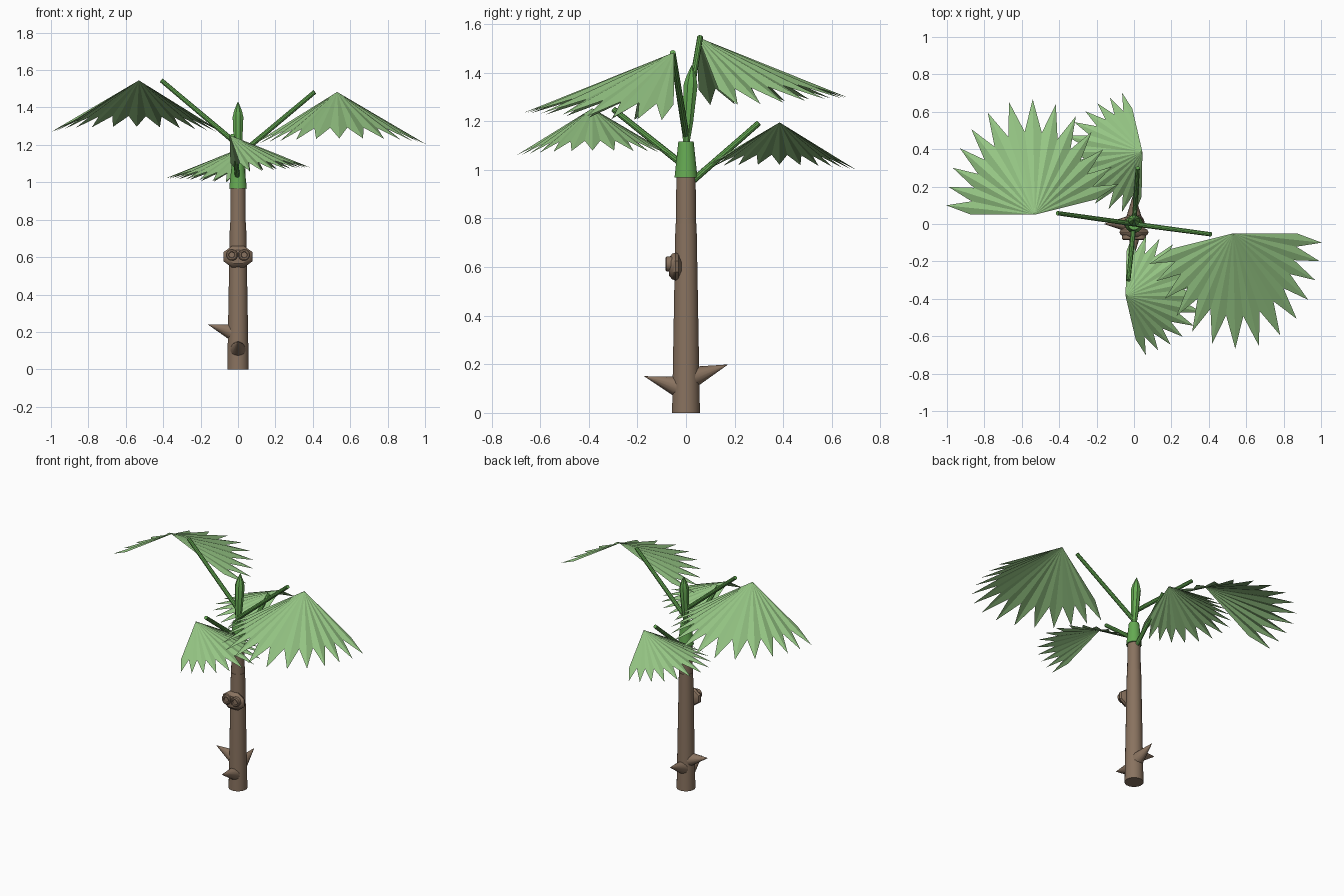
import bpy, bmesh, math
from mathutils import Vector

if "Cube" in bpy.data.objects:
    bpy.data.objects.remove(bpy.data.objects["Cube"])


def material(name, color):
    m = bpy.data.materials.new(name)
    m.diffuse_color = (*color, 1)
    m.use_nodes = True
    m.node_tree.nodes["Principled BSDF"].inputs["Base Color"].default_value = m.diffuse_color
    return m


LEAF = material("leaf green", (0.30, 0.56, 0.23))
STEM = material("stem green", (0.13, 0.40, 0.085))
BARK = material("bark brown", (0.25, 0.17, 0.115))


def add_mesh(name, verts, faces, mat, smooth=True):
    bm = bmesh.new()
    vs = [bm.verts.new(v) for v in verts]
    for f in faces:
        bm.faces.new([vs[i] for i in f])
    me = bpy.data.meshes.new(name)
    bm.to_mesh(me)
    bm.free()
    me.materials.append(mat)
    ob = bpy.data.objects.new(name, me)
    bpy.context.collection.objects.link(ob)
    if smooth:
        bpy.ops.object.select_all(action='DESELECT')
        ob.select_set(True)
        bpy.context.view_layer.objects.active = ob
        bpy.ops.object.shade_smooth_by_angle(angle=math.radians(35))
    return ob


def lathe(name, start, end, profile, mat, sides=16, squash=1.0, smooth=True):
    """Rings of (fraction along the axis, radius) from start to end."""
    start, end = Vector(start), Vector(end)
    axis = end - start
    ref = Vector((0, 0, 1)) if abs(axis.normalized().z) < 0.95 else Vector((0, 1, 0))
    u = axis.cross(ref).normalized()
    w = u.cross(axis).normalized()
    verts, faces = [], []
    for t, r in profile:
        for i in range(sides):
            a = 2 * math.pi * (i + 0.5) / sides
            verts.append(start + axis * t + (u * math.cos(a) + w * math.sin(a) * squash) * r)
    for k in range(len(profile) - 1):
        for i in range(sides):
            j = (i + 1) % sides
            faces.append((k * sides + i, k * sides + j, (k + 1) * sides + j, (k + 1) * sides + i))
    faces.append(tuple(reversed(range(sides))))
    faces.append(tuple(range((len(profile) - 1) * sides, len(profile) * sides)))
    return add_mesh(name, verts, faces, mat, smooth)


def fan_leaf(name, apex, edge_deg, forward_deg, scale, blades=14):
    """Drooping half-round fan with pointed blades."""
    apex = Vector(apex)
    e, f = math.radians(edge_deg), math.radians(forward_deg)
    u = Vector((math.cos(e), math.sin(e), 0))
    w = Vector((math.cos(f), math.sin(f), 0))
    step = 154 / (blades - 1)
    verts, faces = [apex], []
    for i in range(2 * blades + 1):
        a = math.radians(13 + (i - 1) * step / 2)
        s = max(math.sin(a), 0)
        reach = 0.475 + 0.145 * s ** 3
        drop = 0.28 - 0.032 * s ** 2
        dip = 0
        if i % 2 == 0:                      # notch between two blades
            reach *= 0.72
            drop *= 0.72
            dip = 0.012
        offset = (u * math.cos(a) + w * math.sin(a)) * reach
        verts.append(apex + (offset - Vector((0, 0, drop + dip))) * scale)
    flip = u.cross(w).z < 0
    for i in range(1, 2 * blades + 1):
        faces.append((0, i + 1, i) if flip else (0, i, i + 1))
    add_mesh(name, verts, faces, LEAF, smooth=False)


# Trunk in two tapering lengths
lathe("trunk_lower", (0, 0, 0), (0, 0, 0.78), [(0, 0.058), (1, 0.044)], BARK, 20)
lathe("trunk_upper", (0, 0, 0.78), (0, 0, 0.98), [(0, 0.042), (1, 0.040)], BARK, 20)

# Thorn stubs low on the trunk
for i, (start, tip) in enumerate([
        ((0, -0.035, 0.108), (0, -0.17, 0.15)),
        ((0, 0.035, 0.15), (0, 0.17, 0.198)),
        ((-0.035, 0, 0.20), (-0.16, 0, 0.24))]):
    lathe(f"thorn_{i + 1}", start, tip, [(0, 0.042), (1, 0.001)], BARK, 14)

# Knot with two ringed bumps
lathe("knot", (0, -0.018, 0.602), (0, -0.07, 0.602),
      [(0, 0.05), (0.25, 0.078), (0.5, 0.085), (0.75, 0.078), (1, 0.055)],
      BARK, 8, squash=0.73)
for side in (-1, 1):
    x = side * 0.033
    lathe(f"knot_bump_{'left' if side < 0 else 'right'}", (x, -0.05, 0.612), (x, -0.085, 0.612),
          [(0, 0.032), (0.85, 0.032), (1, 0.026), (1, 0.018), (0.8, 0.015)], BARK, 12)

# Crown sheath and unopened spear
lathe("sheath", (0, 0, 0.968), (0, 0, 1.117), [(0, 0.048), (1, 0.032)], STEM, 16)
lathe("spear_bud", (0, 0, 1.10), (0, 0.025, 1.43),
      [(0, 0.014), (0.3, 0.024), (0.75, 0.031), (0.85, 0.023), (1, 0.002)], STEM, 8)

# Leaves: stalk base, stalk tip, fan apex, edge angle, opening angle, scale
for name, base, tip, apex, edge, forward, scale in [
        ("right", (0, 0, 1.14), (0.41, -0.055, 1.483), (0.53, -0.05, 1.483), 7, -83, 1.0),
        ("left", (0, 0, 1.20), (-0.41, 0.058, 1.545), (-0.53, 0.05, 1.545), 187, 97, 1.0),
        ("back", (0, 0, 0.93), (0.02, 0.30, 1.193), (0.045, 0.385, 1.195), 96, 186, 0.7),
        ("front", (0, 0, 1.01), (-0.03, -0.30, 1.25), (-0.045, -0.385, 1.253), 276, 366, 0.7)]:
    lathe(f"{name}_stalk", base, tip, [(0, 0.014), (1, 0.012)], STEM, 10)
    fan_leaf(f"{name}_leaf", apex, edge, forward, scale)
